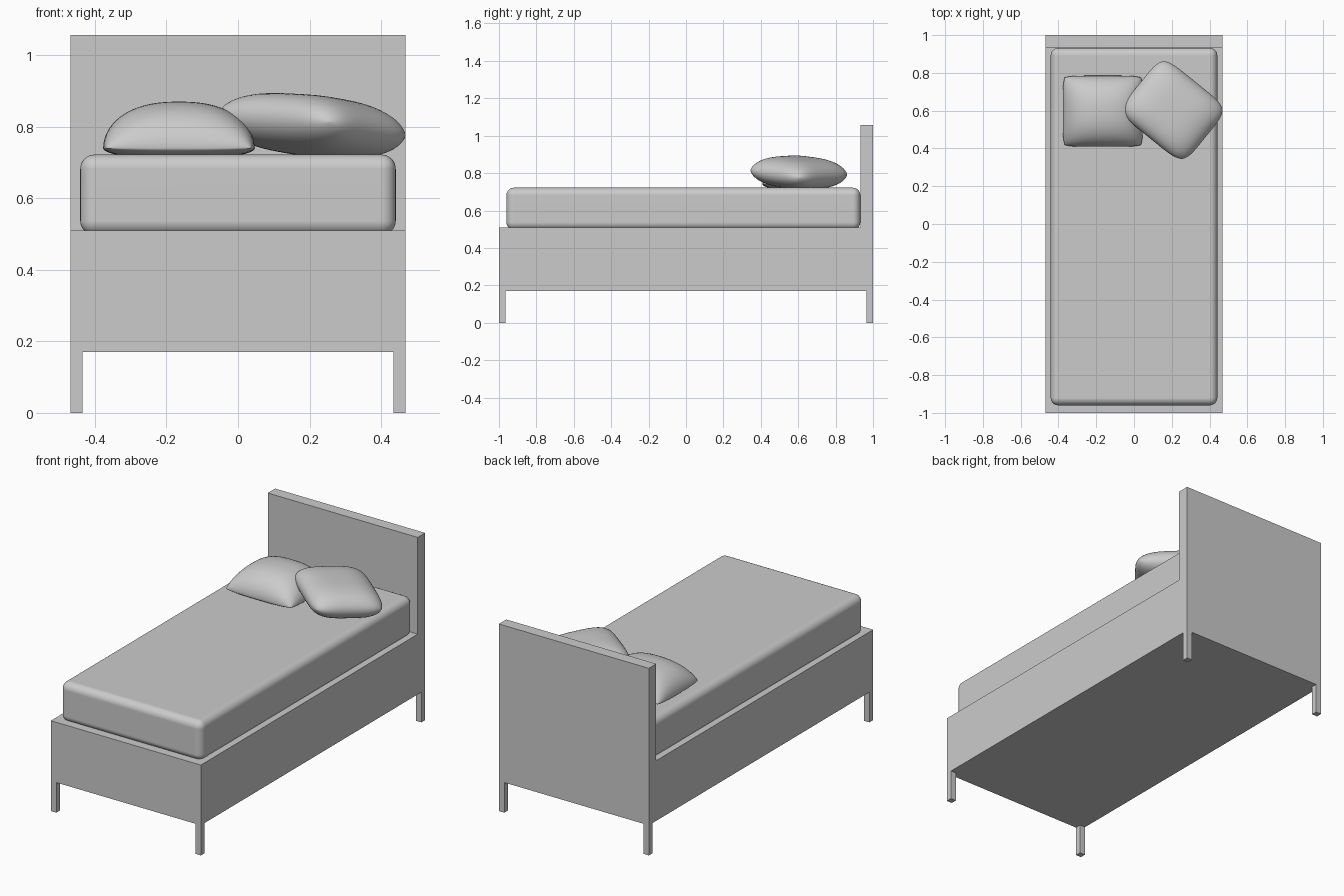
import bpy, bmesh, math
from mathutils import Matrix

if "Cube" in bpy.data.objects:
    bpy.data.objects.remove(bpy.data.objects["Cube"])


def finish(bm, name):
    bmesh.ops.recalc_face_normals(bm, faces=bm.faces)
    mesh = bpy.data.meshes.new(name)
    bm.to_mesh(mesh)
    bm.free()
    obj = bpy.data.objects.new(name, mesh)
    bpy.context.collection.objects.link(obj)
    return obj


def box(name, x, y, z):
    bm = bmesh.new()
    bmesh.ops.create_cube(bm, size=1)
    for v in bm.verts:
        v.co = [lo + (c + 0.5) * (hi - lo) for c, (lo, hi) in zip(v.co, (x, y, z))]
    return finish(bm, name)


def smooth(obj):
    for p in obj.data.polygons:
        p.use_smooth = True


def pillow(name, centre, half, top, bottom, power, rounding, angle=0, tilt=(0, 0)):
    """Two domed grids welded along a rounded rectangular rim."""
    bm = bmesh.new()
    n = 32
    spin = Matrix.Rotation(angle, 3, 'Z')
    for height in (top, -bottom):
        made = bmesh.ops.create_grid(bm, x_segments=n, y_segments=n, size=1)
        for vert in made["verts"]:
            u = math.sin(math.pi / 2 * vert.co.x)
            v = math.sin(math.pi / 2 * vert.co.y)
            dome = max(0, (1 - abs(u) ** power) * (1 - abs(v) ** power)) ** 0.5
            if abs(vert.co.x) > 0.999 or abs(vert.co.y) > 0.999:
                dome = 0
            vert.co = (half[0] * u * (1 - rounding * v ** 6),
                       half[1] * v * (1 - rounding * u ** 6), height * dome)
            vert.co = spin @ vert.co
            vert.co.z += tilt[0] * vert.co.x + tilt[1] * vert.co.y
    bmesh.ops.remove_doubles(bm, verts=bm.verts, dist=0.00005)
    obj = finish(bm, name)
    obj.location = centre
    smooth(obj)
    return obj


W = 0.468

# Frame and headboard
box("bed_base", (-W, W), (-1, 1), (0.17, 0.51))
box("headboard", (-W, W), (0.934, 1), (0.51, 1.056))

# Four square legs
for sx, side in ((-1, "left"), (1, "right")):
    for sy, end in ((-1, "front"), (1, "back")):
        xs = sorted((sx * W, sx * (W - 0.034)))
        ys = sorted((sy * 1.0, sy * 0.966))
        box(f"{end}_{side}_leg", xs, ys, (0, 0.17))

# Rounded mattress
mattress = box("mattress", (-0.441, 0.441), (-0.96, 0.932), (0.497, 0.722))
bevel = mattress.modifiers.new("soft_edges", 'BEVEL')
bevel.width = 0.04
bevel.segments = 8
smooth(mattress)
mattress.modifiers.new("normals", 'WEIGHTED_NORMAL')

# Flat pillow, and a tilted one leaning on it
pillow("left_pillow", (-0.165, 0.597, 0.74), (0.212, 0.188), 0.13, 0.03, 2.4, 0.05)
pillow("right_pillow", (0.205, 0.603, 0.803), (0.225, 0.192), 0.083, 0.083, 3.2, 0.11,
       angle=math.radians(-39), tilt=(-0.1, -0.06))
